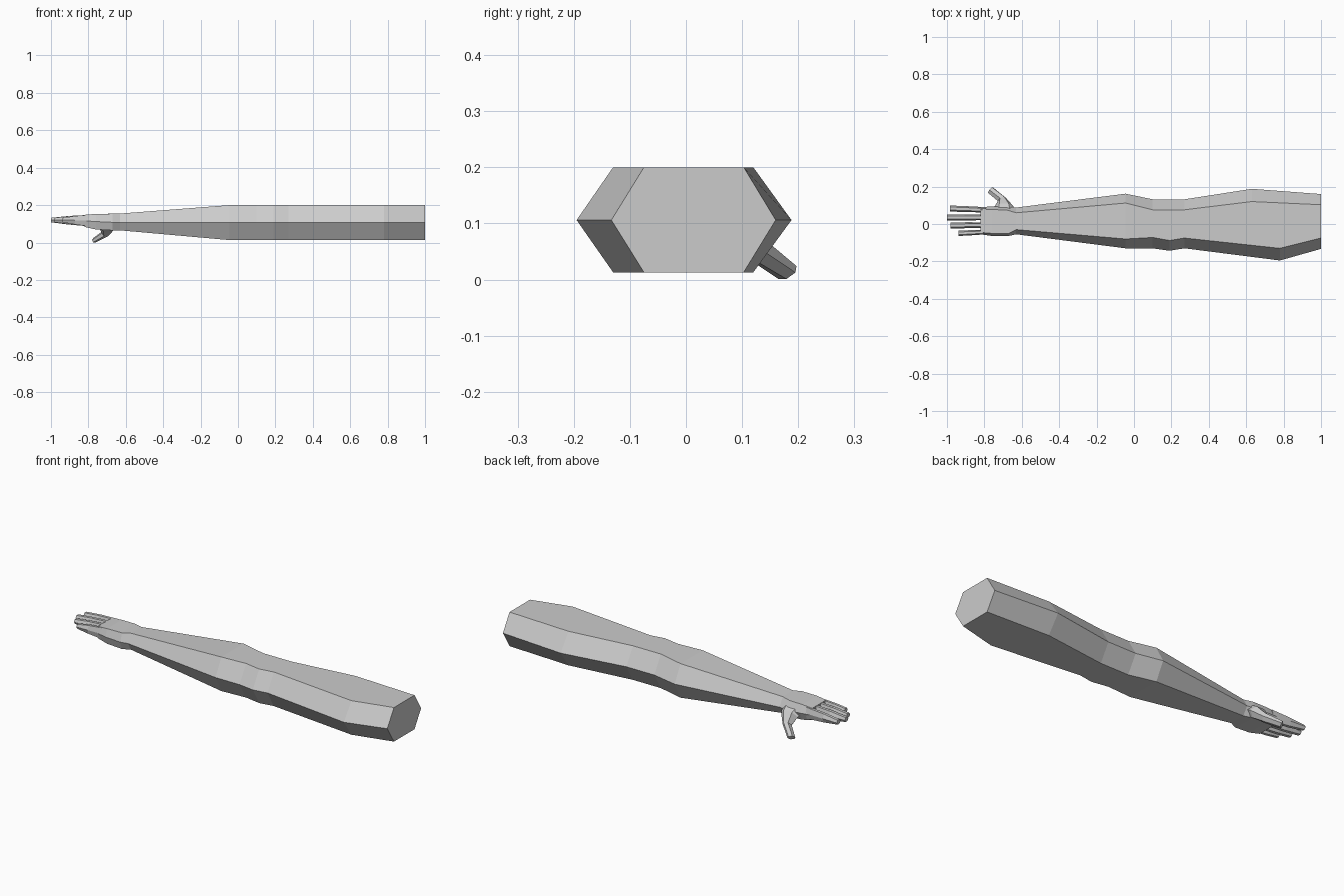
import bpy, bmesh, math
from mathutils import Vector

if "Cube" in bpy.data.objects:
    bpy.data.objects.remove(bpy.data.objects["Cube"])

skin = bpy.data.materials.new("plain grey")
skin.diffuse_color = (0.6, 0.6, 0.6, 1)
skin.use_nodes = True
skin.node_tree.nodes["Principled BSDF"].inputs["Base Color"].default_value = skin.diffuse_color


def loft(name, rings):
    """Skin a list of equal-sized point rings and cap both ends."""
    bm = bmesh.new()
    loops = [[bm.verts.new(p) for p in ring] for ring in rings]
    n = len(loops[0])
    for a, b in zip(loops, loops[1:]):
        for i in range(n):
            j = (i + 1) % n
            bm.faces.new((a[i], a[j], b[j], b[i]))
    bm.faces.new(loops[0])
    bm.faces.new(loops[-1])
    bmesh.ops.recalc_face_normals(bm, faces=bm.faces)
    me = bpy.data.meshes.new(name)
    bm.to_mesh(me)
    bm.free()
    me.materials.append(skin)
    ob = bpy.data.objects.new(name, me)
    bpy.context.collection.objects.link(ob)
    return ob


def hexagon(c, u, v):
    """Six points around c with half axes u and v."""
    c, u, v = Vector(c), Vector(u), Vector(v)
    return [c + u * math.cos(i * math.pi / 3) + v * math.sin(i * math.pi / 3) / 0.866
            for i in range(6)]


def arm_ring(xf, xb, f_out, f_in, b_in, b_out, z0, zm, z1):
    """Arm section: front ridge, top edges, back ridge, bottom edges."""
    return [(xf, f_out, zm), (xf, f_in, z1), (xb, b_in, z1),
            (xb, b_out, zm), (xb, b_in, z0), (xf, f_in, z0)]


# arm and palm: x front, x back, front outer/inner y, back inner/outer y, z low/mid/high
sections = [
    (1.00, 1.00, -.133, -.075, .103, .160, .013, .106, .20),
    (0.78, 0.63, -.195, -.130, .120, .188, .013, .106, .20),
    (0.27, 0.27, -.130, -.075, .076, .132, .013, .106, .20),
    (0.19, 0.19, -.143, -.088, .076, .132, .013, .106, .20),
    (0.10, 0.10, -.130, -.072, .076, .132, .013, .106, .20),
    (-.045, -.045, -.130, -.080, .112, .162, .013, .106, .20),
    (-.63, -.63, -.055, -.030, .060, .088, .065, .108, .155),
    (-.67, -.68, -.064, -.050, .075, .095, .065, .108, .154),
    (-.76, -.76, -.064, -.050, .077, .094, .070, .112, .153),
    (-.82, -.82, -.055, -.045, .076, .090, .083, .116, .148),
]
loft("arm", [arm_ring(*s) for s in sections])

# thumb with its webbed base
loft("thumb", [
    hexagon((-.695, .055, .108), (.070, 0, 0), (0, 0, .032)),
    hexagon((-.695, .095, .086), (.050, 0, 0), (0, .014, .026)),
    hexagon((-.706, .131, .050), (.022, .008, 0), (0, .012, .016)),
    hexagon((-.767, .181, .0125), (.014, .014, 0), (0, .009, .0115)),
])

# four fingers: base y, tip y, tip x, half width
fingers = {
    "index_finger": (.076, .083, -.985, .016),
    "middle_finger": (.035, .035, -1.0, .016),
    "ring_finger": (-.005, -.008, -.98, .016),
    "little_finger": (-.043, -.050, -.937, .014),
}
for name, (y0, y1, tip, w) in fingers.items():
    base, knuckle = -.79, -.79 + (tip + .79) * 0.55
    ym = (y0 + y1) / 2
    loft(name, [
        hexagon((base, y0, .117), (0, w - .002, 0), (0, 0, .031)),
        hexagon((knuckle, ym, .119), (0, w, 0), (0, 0, .023)),
        hexagon((tip, y1, .120), (0, w, 0), (0, 0, .012)),
    ])
